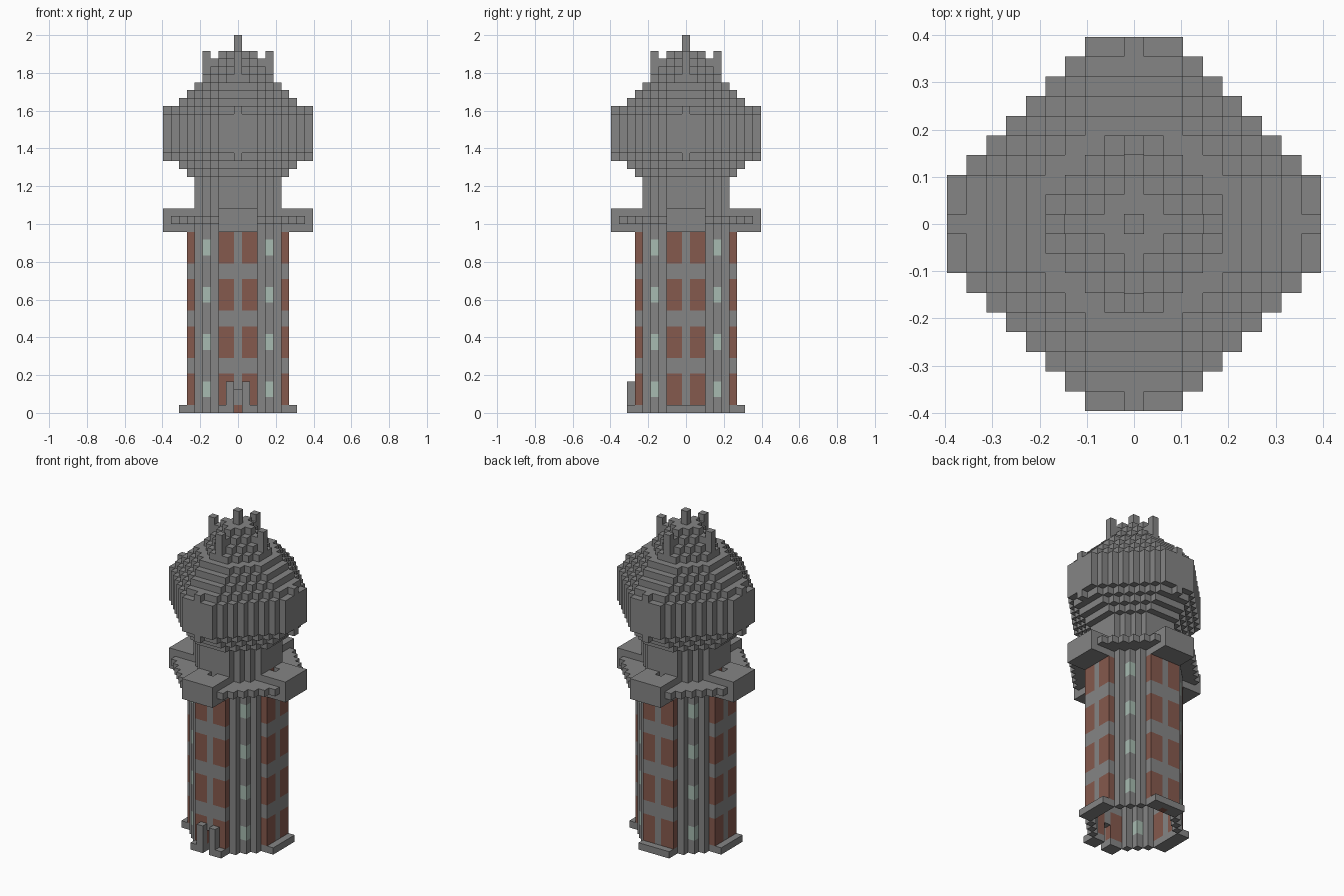
import bpy, bmesh
from mathutils import Vector

cube = bpy.data.objects.get("Cube")
if cube:
    bpy.data.objects.remove(cube)

U = 1 / 24                      # block size
GREY, RED, PANE = 0, 1, 2


def material(name, rgb):
    m = bpy.data.materials.new(name)
    m.use_nodes = True
    m.diffuse_color = (*rgb, 1)
    m.node_tree.nodes["Principled BSDF"].inputs["Base Color"].default_value = (*rgb, 1)
    return m


MATS = [material("stone_grey", (0.235, 0.235, 0.235)),
        material("brick_red", (0.235, 0.1, 0.075)),
        material("window_pale_green", (0.39, 0.5, 0.44))]


def octagon(half, total):
    """Block cells of a stepped octagon."""
    r = range(-half, half + 1)
    return {(x, y) for x in r for y in r if abs(x) + abs(y) <= total}


def four(x, y):
    """A cell repeated on the four sides."""
    return {(x, y), (-y, x), (-x, -y), (y, -x)}


def stack(cells, low, high):
    return {(x, y, k) for x, y in cells for k in range(low, high + 1)}


def side_bars(near, far):
    """Five-wide bars on the four sides."""
    return {c for d in range(near, far + 1) for w in range(-2, 3) for c in four(d, w)}


parts = {}

# Hollow shaft with a doorway at the front
doorway = stack({(0, -6)}, 0, 2)
parts["shaft"] = stack(octagon(6, 8) - octagon(5, 7), 0, 22) - doorway

# Foot plates and door posts
parts["foot_plates"] = stack(side_bars(7, 7) - {(0, -7)}, 0, 0)
parts["door_posts"] = stack({(-1, -7), (1, -7)}, 0, 3)

# Balcony: thin stepped ledge and four thick side boxes
parts["balcony_ledge"] = stack(octagon(9, 11), 24, 24)
parts["balcony_boxes"] = (stack(octagon(6, 8), 23, 23) | stack(side_bars(6, 9), 23, 25)) \
    - stack(four(6, 0), 25, 25)

# Neck
parts["neck"] = stack(octagon(5, 7), 25, 29)

# Tank: flared underside, recessed rims with a tab on each side
rim = octagon(8, 10) | four(9, 0)
parts["tank"] = (stack(octagon(6, 8), 30, 30) | stack(octagon(7, 9), 31, 31)
                 | stack(rim, 32, 38) | stack(octagon(9, 11), 33, 37))

# Stepped dome
dome = set()
for half, total, k in ((7, 9, 39), (6, 8, 40), (5, 7, 41), (4, 5, 42), (3, 4, 43), (2, 3, 44), (1, 2, 45)):
    dome |= stack(octagon(half, total), k, k)
parts["dome"] = dome | stack(four(3, 0), 44, 44) | stack(four(2, 0), 45, 45)

# Crown posts and spire
parts["crown_posts"] = stack(four(4, 0), 42, 45)
parts["spire"] = stack({(0, 0)}, 46, 47)

solid = set().union(*parts.values())


def colour(name, x, y, k):
    """Brick panels and windows repeat every six blocks up the shaft."""
    ax, ay = abs(x), abs(y)
    if name == "shaft":
        if k == 0:
            return RED if (x, y) == (0, 6) else GREY
        step = (k - 1) % 6
        if max(ax, ay) == 6 and min(ax, ay) in (1, 2) and step < 4:
            return RED
        if ax == ay == 4 and step in (1, 2):
            return PANE
    if name == "neck" and k == 25 and ax == 5 and y == 0:
        return RED
    return GREY


# Each direction has two in-plane axes that give outward winding
DIRECTIONS = [Vector(s * int(i == a) for i in range(3)) for a in range(3) for s in (1, -1)]


def build(name, cells, taken):
    bm = bmesh.new()
    verts = {}

    def vert(p):
        key = tuple(round(c * 2) for c in p)
        if key not in verts:
            verts[key] = bm.verts.new((p.x * U, p.y * U, (p.z + 0.5) * U))
        return verts[key]

    for cell in sorted(cells):
        centre = Vector(cell)
        for d in DIRECTIONS:
            if tuple(int(c) for c in centre + d) in solid:
                continue
            a = Vector((d.y, d.z, d.x))
            b = d.cross(a)
            corners = [centre + (d + a * i + b * j) / 2
                       for i, j in ((-1, -1), (1, -1), (1, 1), (-1, 1))]
            face = bm.faces.new([vert(p) for p in corners])
            face.material_index = colour(name, *cell)
    # Join level neighbours of one colour into clean faces
    bmesh.ops.dissolve_limit(bm, angle_limit=0.01, verts=bm.verts, edges=bm.edges,
                             delimit={'MATERIAL', 'NORMAL'})
    mesh = bpy.data.meshes.new(name)
    for m in MATS:
        mesh.materials.append(m)
    bm.to_mesh(mesh)
    bm.free()
    bpy.context.collection.objects.link(bpy.data.objects.new(name, mesh))


# Overlapping cells belong to the first part that claims them
taken = set()
for name, cells in parts.items():
    build(name, cells - taken, taken)
    taken |= cells
